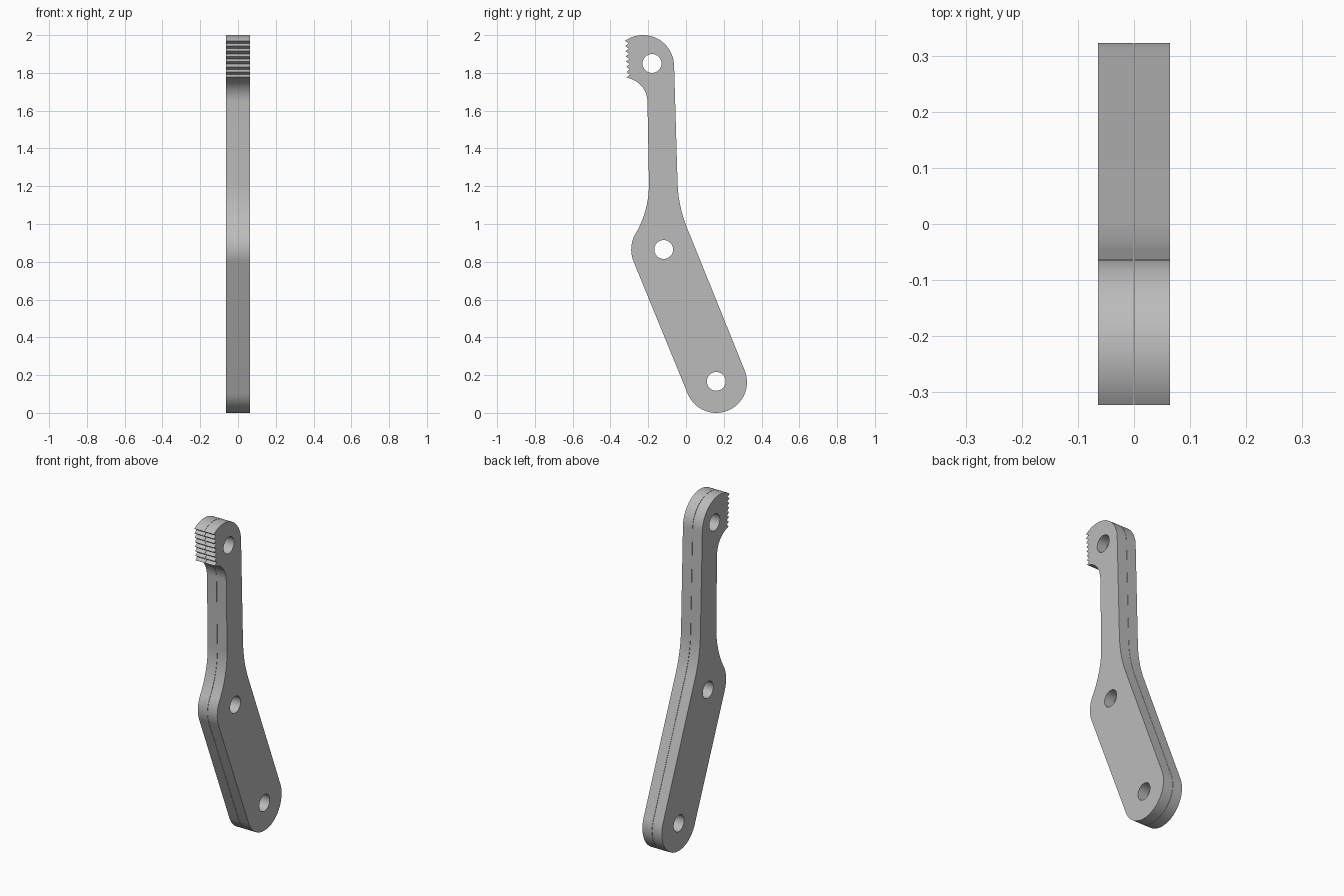
import bpy, bmesh
from math import cos, sin, radians

if "Cube" in bpy.data.objects:
    bpy.data.objects.remove(bpy.data.objects["Cube"])

HALF = 0.0645   # half of the total thickness
GAP = 0.0008    # half of the seam between the two plates

metal = bpy.data.materials.new("grey metal")
metal.diffuse_color = (0.5, 0.5, 0.5, 1)
metal.use_nodes = True
metal.node_tree.nodes["Principled BSDF"].inputs["Base Color"].default_value = metal.diffuse_color


def arc(cy, cz, r, a0, a1, n):
    """Points of an arc in the side plane, angles in degrees."""
    return [(cy + r * cos(radians(a0 + (a1 - a0) * i / n)),
             cz + r * sin(radians(a0 + (a1 - a0) * i / n))) for i in range(n + 1)]


def outline():
    pts = arc(0.16, 0.163, 0.163, 22, -158, 32)            # rounded foot
    pts += arc(-0.12, 0.865, 0.17, 202, 150, 12)           # elbow bulge
    pts += arc(-0.714, 1.21, 0.518, -30, 1, 10)            # neck blend, front
    pts += arc(-0.335, 1.645, 0.131, 1, 78, 14)            # hollow under the jaw
    teeth = 7
    for i in range(teeth):                                 # serrated jaw
        y, z = -0.314 - 0.009 * i / teeth, 1.777 + 0.193 * i / teeth
        pts += [(y, z), (y + 0.018, z + 0.014)]
    pts += arc(-0.228, 1.835, 0.165, 125.1, 2, 24)         # rounded head
    pts += arc(0.645, 1.239, 0.69, 182, 202, 10)           # neck blend, back
    return pts


# Pivot holes through both plates
holes = [arc(y, z, 0.05, 0, 348.75, 31)
         for y, z in ((0.16, 0.167), (-0.118, 0.865), (-0.18, 1.85))]


def plate(name, x0, x1):
    bm = bmesh.new()
    edges = []
    for loop in [outline()] + holes:
        vs = [bm.verts.new((x0, y, z)) for y, z in loop]
        edges += [bm.edges.new((vs[i - 1], vs[i])) for i in range(len(vs))]
    bmesh.ops.triangle_fill(bm, edges=edges, use_beauty=True, use_dissolve=False)
    out = bmesh.ops.extrude_face_region(bm, geom=bm.faces[:], use_keep_orig=True)
    moved = [v for v in out["geom"] if isinstance(v, bmesh.types.BMVert)]
    bmesh.ops.translate(bm, verts=moved, vec=(x1 - x0, 0, 0))
    bmesh.ops.recalc_face_normals(bm, faces=bm.faces[:])
    me = bpy.data.meshes.new(name)
    bm.to_mesh(me)
    bm.free()
    me.materials.append(metal)
    ob = bpy.data.objects.new(name, me)
    bpy.context.collection.objects.link(ob)
    bpy.ops.object.select_all(action='DESELECT')
    ob.select_set(True)
    bpy.context.view_layer.objects.active = ob
    bpy.ops.object.shade_smooth_by_angle(angle=radians(25))


plate("left_plate", -HALF, -GAP)
plate("right_plate", GAP, HALF)
